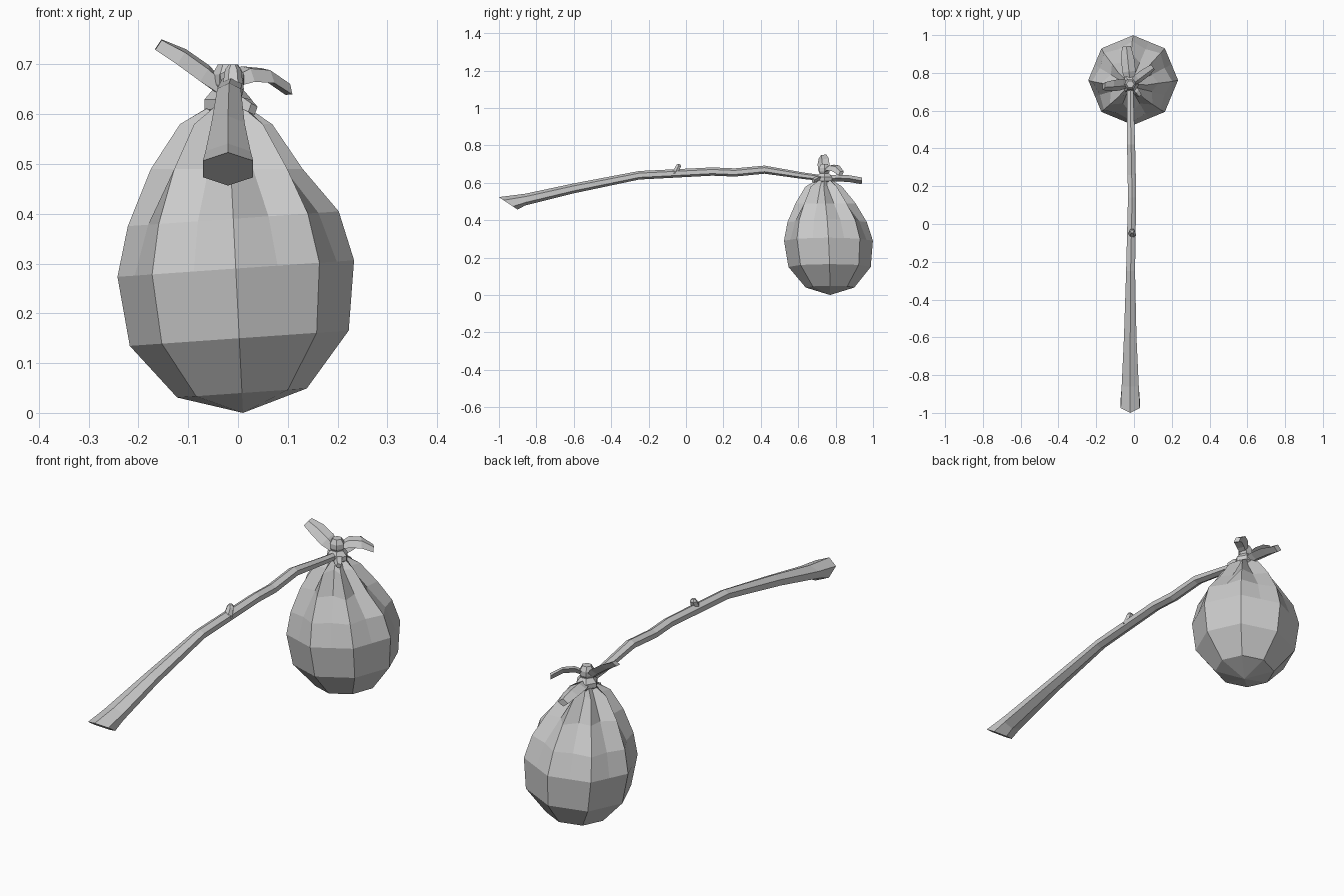
import bpy, bmesh
from math import cos, sin, pi, sqrt
from mathutils import Vector

default_cube = bpy.data.objects.get("Cube")
if default_cube:
    bpy.data.objects.remove(default_cube)

shade = (0.6, 0.6, 0.6, 1)
grey = bpy.data.materials.new("light grey")
grey.use_nodes = True
grey.diffuse_color = shade
grey.node_tree.nodes["Principled BSDF"].inputs["Base Color"].default_value = shade


def loft(name, rings):
    """Join equal rings of points into a closed, flat shaded skin."""
    bm = bmesh.new()
    loops = [[bm.verts.new(point) for point in ring] for ring in rings]
    for lower, upper in zip(loops, loops[1:]):
        for i in range(len(lower)):
            bm.faces.new((lower[i - 1], lower[i], upper[i], upper[i - 1]))
    bm.faces.new(loops[0])
    bm.faces.new(loops[-1])
    bmesh.ops.remove_doubles(bm, verts=bm.verts, dist=0.001)
    bmesh.ops.recalc_face_normals(bm, faces=bm.faces)
    mesh = bpy.data.meshes.new(name)
    bm.to_mesh(mesh)
    bm.free()
    mesh.materials.append(grey)
    part = bpy.data.objects.new(name, mesh)
    bpy.context.collection.objects.link(part)


def polygon(center, radius, sides):
    """Level ring of evenly spaced points."""
    angles = [2 * pi * k / sides for k in range(sides)]
    return [Vector(center) + Vector((radius * cos(a), radius * sin(a), 0)) for a in angles]


def cloth_end(name, start, tip, side, width, lift, thick):
    """Arched strip with a diamond section, widest past its middle."""
    start, tip = Vector(start), Vector(tip)
    along = (tip - start).normalized()
    side = Vector(side)
    side = (side - along * side.dot(along)).normalized()
    normal = along.cross(side)
    rings = []
    for step in range(4):
        t = step / 3
        center = start.lerp(tip, t)
        center.z += lift * sin(pi * t)
        half = width * (0.5 + 0.5 * sin(pi * t ** 0.8) + 0.2 * t)
        rings.append([center + side * half, center + normal * thick,
                      center - side * half, center - normal * thick])
    loft(name, rings)


# Sack: eight flat sides, round below the belly and pleated towards the neck
belly, belly_radius, flat = 0.25, 0.24, cos(pi / 8)
sack_rings = []
for z in (0, 0.04, 0.15, 0.29, 0.39, 0.49, 0.58):
    rise = z - belly
    if rise < 0:
        radius = belly_radius * sqrt(1 - (rise / belly) ** 2)
    else:
        radius = belly_radius * cos(pi * rise / 0.9)
    pleat = max(0, rise / belly - 0.15) ** 2 * 0.3
    ring = polygon((0.01 - z / 20, 0.77 - z * z / 10, z), radius, 16)
    center = sum(ring, Vector()) / len(ring)
    for k, point in enumerate(ring):
        if k % 2:
            point.xy = center.xy.lerp(point.xy, flat - pleat)
        elif k in (0, 6) and pleat > 0.1:
            point.xy = center.xy.lerp(point.xy, 0.9)     # tucked folds
        if pleat < 0.1:
            point.z += 0.07 * (point.x - center.x)
    sack_rings.append(ring)
knot = Vector((-0.02, 0.74, 0.62))
sack_rings.append(polygon(knot, 0.03, 16))
loft("sack", sack_rings)

# Stick: six-sided with an edge on top, swelling to a slanted thick end
hexagon = [(sin(k * pi / 3), cos(k * pi / 3)) for k in range(6)]
spine = [(-0.95, 0.49), (-0.86, 0.51), (-0.6, 0.57), (-0.25, 0.64), (0.14, 0.66),
         (0.26, 0.655), (0.42, 0.67), (0.63, 0.637), (0.77, 0.62)]
stick_rings = []
for y, z in spine:
    swell = min(y, 0) ** 2
    taper = max(y - 0.4, 0) / 50
    x = -0.02 + 0.01 * max(0, 1 - 2 * abs(y - 0.15))
    wide = 0.025 + swell / 27 - taper
    high = 0.022 + swell / 80 - taper
    slant = 0.05 if y < -0.9 else 0
    stick_rings.append([(x + u * wide, y - v * slant, z + v * high) for u, v in hexagon])
loft("stick", stick_rings)

# Twig stub
loft("twig_stub", [polygon((-0.01, -0.06, 0.65), 0.022, 6),
                   polygon((-0.01, -0.04, 0.69), 0.016, 6),
                   polygon((-0.01, -0.04, 0.7), 0.008, 6)])

# Knot: squat wrap round the neck with a small wad on top
for name, base, height, girth in (("knot_wrap", -0.03, 0.06, 0.05),
                                  ("knot_top", 0.02, 0.06, 0.034)):
    levels = [step / 3 for step in range(4)]
    loft(name, [polygon(knot + Vector((0, 0, base + height * t)),
                        girth * (0.6 + 0.4 * sin(pi * t)), 6) for t in levels])

# Loose cloth ends
cloth_end("right_cloth_end", knot + Vector((0, 0, 0.02)), (-0.16, 0.73, 0.74),
          side=(0, 0.8, 0.6), width=0.034, lift=0.01, thick=0.013)
cloth_end("left_cloth_end", knot + Vector((0, 0, 0.04)), (0.1, 0.83, 0.65),
          side=(-0.4, 0.7, 0.5), width=0.028, lift=0.028, thick=0.013)
cloth_end("back_cloth_end", knot, (-0.04, 0.94, 0.61),
          side=(1, 0, 0), width=0.034, lift=0.01, thick=0.018)
cloth_end("front_cloth_fold", knot, (0.03, 0.68, 0.61),
          side=(0.6, 0.6, 0.4), width=0.018, lift=0.01, thick=0.013)
